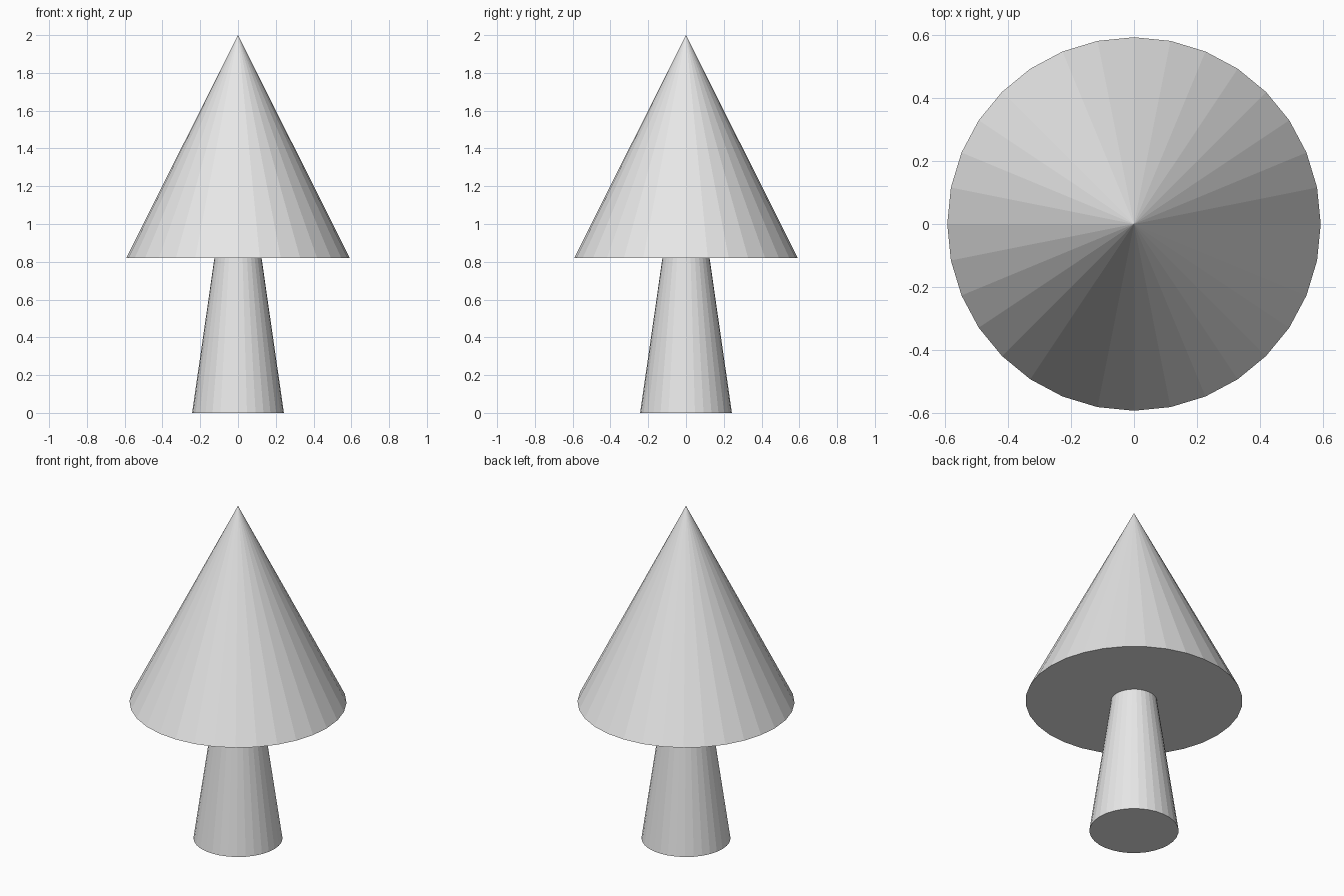
import bpy

# Remove the default cube
cube = bpy.data.objects.get("Cube")
if cube:
    bpy.data.objects.remove(cube, do_unlink=True)

# One plain grey for the whole model
grey = bpy.data.materials.new("light_grey")
grey.use_nodes = True
colour = (0.8, 0.8, 0.8, 1)
grey.diffuse_color = colour
grey.node_tree.nodes["Principled BSDF"].inputs["Base Color"].default_value = colour


def cone(name, bottom, top, radius_bottom, radius_top=0):
    """Flat-shaded 32-sided cone standing between two heights."""
    bpy.ops.mesh.primitive_cone_add(
        vertices=32, radius1=radius_bottom, radius2=radius_top,
        depth=top - bottom, location=(0, 0, (bottom + top) / 2))
    part = bpy.context.object
    part.name = name
    part.data.materials.append(grey)
    return part


# Tapered trunk, its top tucked just inside the foliage
cone("trunk", 0, 0.86, 0.243, 0.119)

# Pointed foliage with a flat underside
cone("foliage", 0.82, 2, 0.592)
